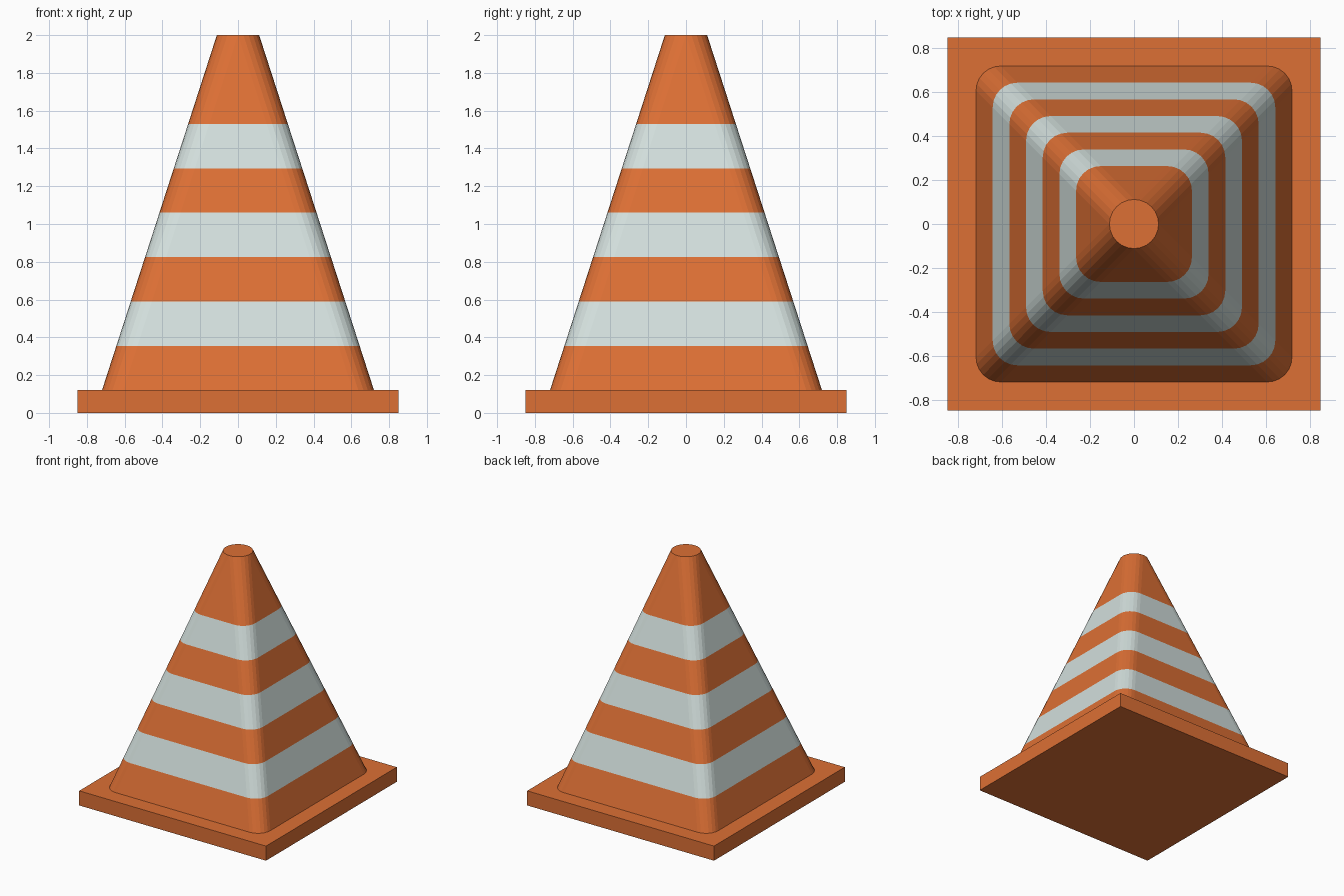
import bpy, bmesh, math

if "Cube" in bpy.data.objects:
    bpy.data.objects.remove(bpy.data.objects["Cube"])

def material(name, color):
    m = bpy.data.materials.new(name)
    m.diffuse_color = color
    m.use_nodes = True
    m.node_tree.nodes["Principled BSDF"].inputs["Base Color"].default_value = m.diffuse_color
    return m

orange = material("orange", (0.72, 0.16, 0.035, 1))
white = material("reflective_white", (0.65, 0.74, 0.72, 1))

def make_object(name, bm, mats):
    bmesh.ops.recalc_face_normals(bm, faces=bm.faces)
    mesh = bpy.data.meshes.new(name)
    bm.to_mesh(mesh)
    bm.free()
    for m in mats:
        mesh.materials.append(m)
    ob = bpy.data.objects.new(name, mesh)
    bpy.context.collection.objects.link(ob)
    return ob

BASE_H, TOP = 0.12, 2.0
BOTTOM_HALF, RADIUS = 0.72, 0.112
CORNER_STEPS, BANDS = 6, 8

# Square base plate
bm = bmesh.new()
bmesh.ops.create_cube(bm, size=1)
for v in bm.verts:
    v.co = (v.co.x * 1.7, v.co.y * 1.7, (v.co.z + 0.5) * BASE_H)
make_object("base_plate", bm, [orange])

# Tapered body: rounded square rings shrinking to a circle
def ring(bm, k):
    t = k / BANDS
    z = BASE_H + (TOP - BASE_H) * t
    inset = (BOTTOM_HALF - RADIUS) * (1 - t)
    verts = []
    for q in range(4):
        mid = math.pi / 4 + q * math.pi / 2
        cx = math.copysign(inset, math.cos(mid))
        cy = math.copysign(inset, math.sin(mid))
        for s in range(CORNER_STEPS + 1):
            a = (q + s / CORNER_STEPS) * math.pi / 2
            verts.append(bm.verts.new((cx + RADIUS * math.cos(a),
                                       cy + RADIUS * math.sin(a), z)))
    return verts

bm = bmesh.new()
rings = [ring(bm, k) for k in range(BANDS + 1)]
for k, (lo, hi) in enumerate(zip(rings, rings[1:])):
    n = len(lo)
    for i in range(n):
        j = (i + 1) % n
        f = bm.faces.new((lo[i], lo[j], hi[j], hi[i]))
        f.material_index = 1 if k in (1, 3, 5) else 0  # reflective stripes
bm.faces.new(rings[0][::-1])
bm.faces.new(rings[-1])
bmesh.ops.remove_doubles(bm, verts=bm.verts, dist=1e-5)
make_object("cone_body", bm, [orange, white])
